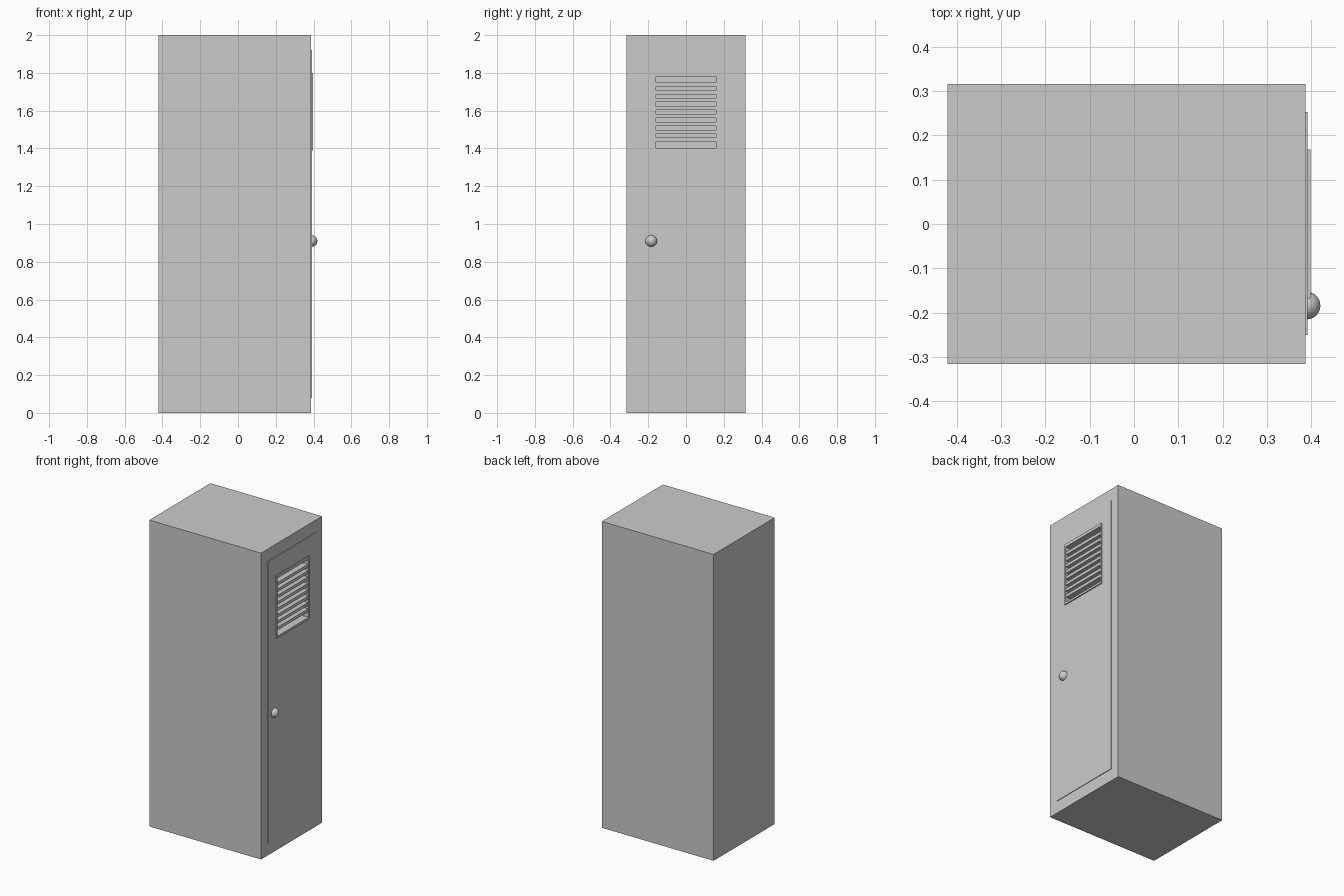
import bpy, math

if "Cube" in bpy.data.objects:
    bpy.data.objects.remove(bpy.data.objects["Cube"])


def box(name, x0, x1, y0, y1, z0, z1):
    bpy.ops.mesh.primitive_cube_add(size=1, location=((x0 + x1) / 2, (y0 + y1) / 2, (z0 + z1) / 2))
    ob = bpy.context.object
    ob.name = name
    ob.scale = (x1 - x0, y1 - y0, z1 - z0)
    bpy.ops.object.transform_apply(location=False, rotation=False, scale=True)
    return ob


FACE = 0.387            # front plane of the cabinet
DOOR = 0.391            # front plane of the door
RIM = 0.398             # front plane of the vent frame
V_Y, V_BOT, V_TOP = 0.16, 1.402, 1.78

# Cabinet and slightly raised door
body = box("cabinet_body", -0.42, FACE, -0.315, 0.315, 0, 2)
door = box("door_panel", FACE - 0.01, DOOR, -0.25, 0.252, 0.08, 1.92)

# Vent pocket cut into door and cabinet
cutter = box("vent_cutter", FACE - 0.05, 0.45, -V_Y, V_Y, V_BOT, V_TOP)
for ob in (body, door):
    mod = ob.modifiers.new("vent_opening", 'BOOLEAN')
    mod.operation = 'DIFFERENCE'
    mod.solver = 'EXACT'
    mod.object = cutter
    bpy.context.view_layer.objects.active = ob
    bpy.ops.object.modifier_apply(modifier=mod.name)
bpy.data.objects.remove(cutter)

# Raised vent frame
box("vent_frame_top", FACE, RIM, -0.168, 0.168, V_TOP, 1.8)
box("vent_frame_bottom", FACE, RIM, -0.168, 0.168, 1.388, V_BOT)
for side, s in (("left", -1), ("right", 1)):
    a, b = sorted((s * V_Y, s * 0.168))
    box("vent_frame_" + side, FACE, RIM, a, b, V_BOT, V_TOP)

# Horizontal vent slats
for i in range(8):
    z = 1.738 - i * 0.0416
    box(f"vent_slat_{i + 1}", FACE - 0.05, DOOR + 0.003, -V_Y, V_Y, z - 0.01, z + 0.01)

# Round door knob
bpy.ops.mesh.primitive_uv_sphere_add(segments=32, ring_count=16, radius=0.031,
                                     location=(0.389, -0.184, 0.91),
                                     rotation=(0, math.pi / 2, 0))
knob = bpy.context.object
knob.name = "door_knob"
bpy.ops.object.shade_smooth_by_angle()
